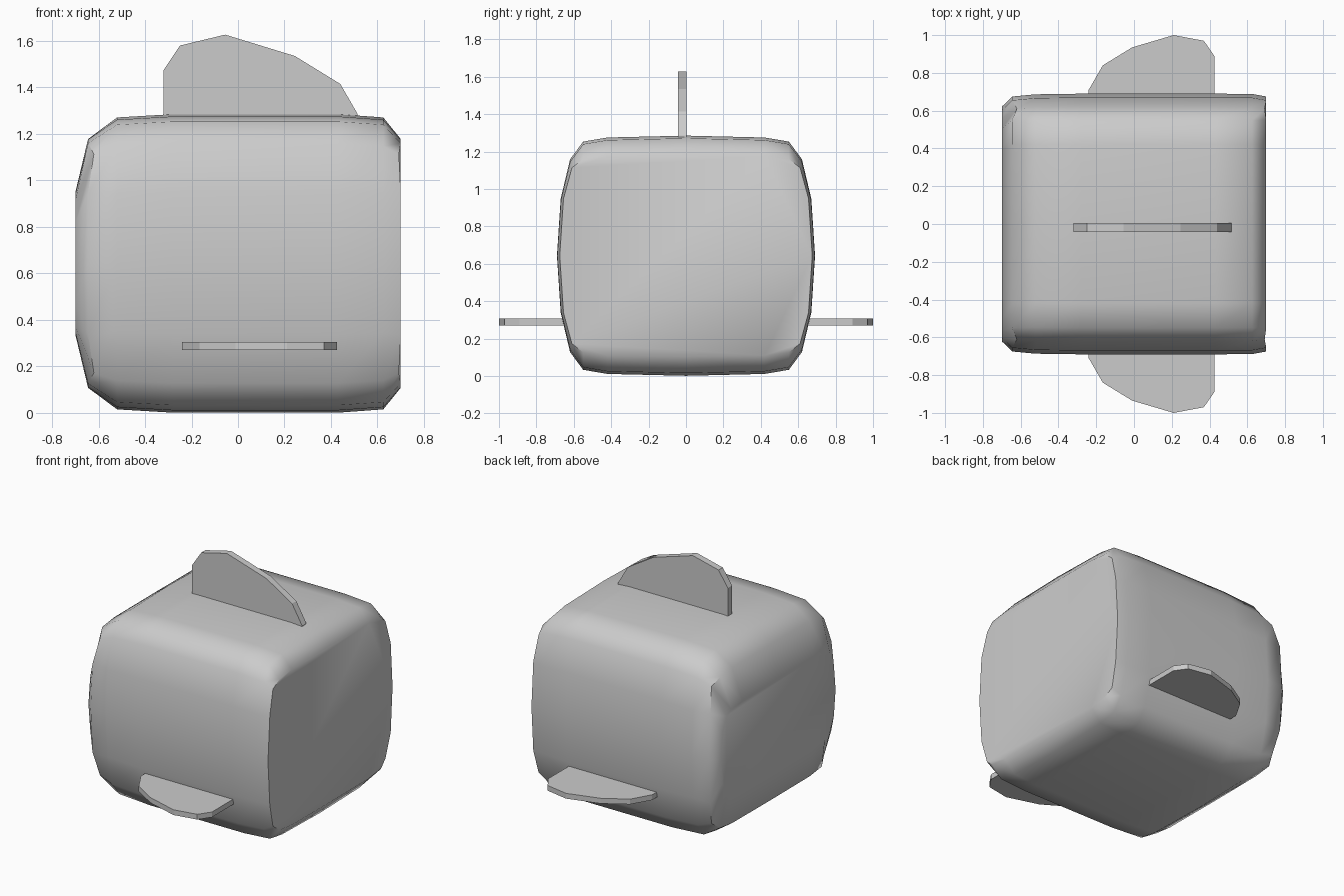
import bpy, bmesh

if "Cube" in bpy.data.objects:
    bpy.data.objects.remove(bpy.data.objects["Cube"])

ZC = 0.643  # mid height of the body


def finish(name, bm, angle=None):
    bmesh.ops.recalc_face_normals(bm, faces=bm.faces)
    mesh = bpy.data.meshes.new(name)
    bm.to_mesh(mesh)
    bm.free()
    ob = bpy.data.objects.new(name, mesh)
    bpy.context.collection.objects.link(ob)
    if angle:
        bpy.ops.object.select_all(action='DESELECT')
        ob.select_set(True)
        bpy.context.view_layer.objects.active = ob
        bpy.ops.object.shade_smooth_by_angle(angle=angle)
    return ob


def ring(quarter):
    """Mirror a quarter outline (top centre to side) into a full loop."""
    right = quarter + [(y, -z) for y, z in quarter[-2::-1]]
    return right + [(-y, z) for y, z in right[-2:0:-1]]


# Body: sections lofted along x
full = [(0, .642), (.42, .632), (.55, .61), (.62, .515), (.67, .305), (.69, 0)]
end = [(0, .535), (.42, .533), (.55, .517), (.61, .47), (.655, .305), (.675, 0)]


def scaled(q, sy, sz):
    return [(y * sy, z * sz) for y, z in q]


stations = [
    (-.70, scaled(end, .92, .57), 0),
    (-.645, end, .025),
    (-.52, scaled(full, .995, .978), 0),
    (-.28, full, 0),
    (.43, full, 0),
    (.625, scaled(full, .998, .978), 0),
    (.70, end, -.008),
]
bm = bmesh.new()
loops = []
for x, quarter, corner in stations:
    loops.append([bm.verts.new((x + (corner if abs(y) > .6 and abs(z) > .4 else 0), y, ZC + z))
                  for y, z in ring(quarter)])
n = len(loops[0])
for a, b in zip(loops, loops[1:]):
    for i in range(n):
        j = (i + 1) % n
        bm.faces.new((a[i], a[j], b[j], b[i]))
bm.faces.new(loops[0])
bm.faces.new(loops[-1])
finish("body", bm, .8)


# Fins: flat outlines given thickness
def fin(name, outline, place, lo, hi):
    bm = bmesh.new()
    a = [bm.verts.new(place(u, v, lo)) for u, v in outline]
    b = [bm.verts.new(place(u, v, hi)) for u, v in outline]
    bm.faces.new(a)
    bm.faces.new(b)
    for i in range(len(a)):
        j = (i + 1) % len(a)
        bm.faces.new((a[i], a[j], b[j], b[i]))
    finish(name, bm)


top_outline = [(-.32, 1.27), (-.32, 1.475), (-.25, 1.58), (-.055, 1.627),
               (.245, 1.535), (.44, 1.415), (.515, 1.285), (.515, 1.27)]
fin("top_fin", top_outline, lambda u, v, t: (u, t, v), -.042, .004)

side_outline = [(-.24, .64), (-.24, .71), (-.165, .84), (-.01, .935),
                (.21, 1.0), (.37, .97), (.425, .89), (.425, .64)]
for side, s in (("front", -1), ("back", 1)):
    fin(side + "_fin", side_outline, lambda u, v, t: (u, s * v, t), .27, .306)
